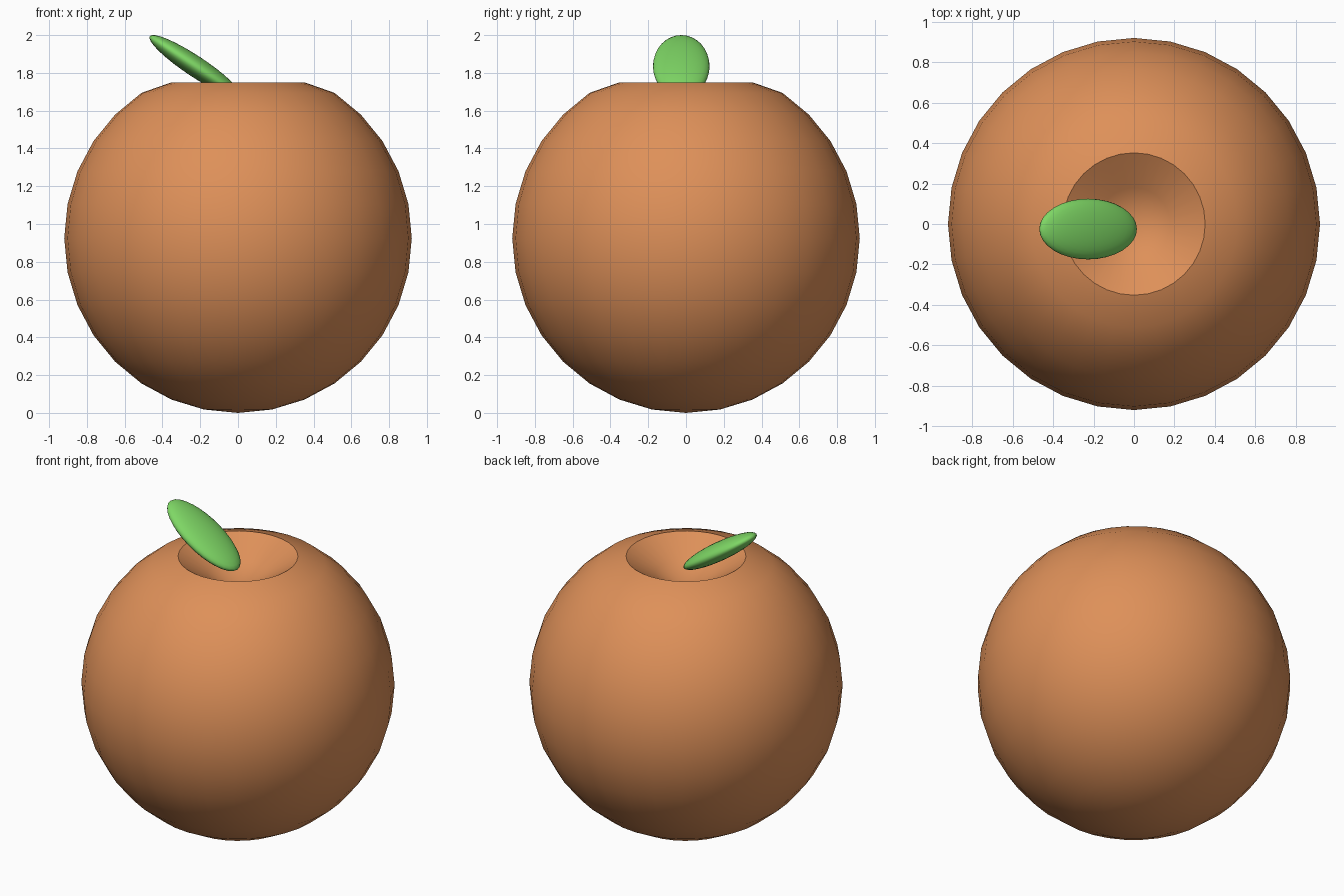
import bpy
import math

if "Cube" in bpy.data.objects:
    bpy.data.objects.remove(bpy.data.objects["Cube"])


def paint(obj, name, color):
    mat = bpy.data.materials.new(name)
    mat.diffuse_color = color
    mat.use_nodes = True
    mat.node_tree.nodes["Principled BSDF"].inputs["Base Color"].default_value = mat.diffuse_color
    obj.data.materials.append(mat)


def sphere(name, location, scale, rotation=(0, 0, 0)):
    bpy.ops.mesh.primitive_uv_sphere_add(segments=32, ring_count=16, radius=1,
                                         location=location, rotation=rotation)
    obj = bpy.context.object
    obj.name = name
    obj.scale = scale
    bpy.ops.object.transform_apply(location=True, rotation=True, scale=True)
    return obj


# Round fruit body
fruit = sphere("fruit_body", (0, 0, 0.925), (0.92, 0.92, 0.925))

# Dimple: push the top rings and the pole down into a bowl
for v in fruit.data.vertices:
    if v.co.z > 1.72:
        r = math.hypot(v.co.x, v.co.y)
        if r > 0.3:
            v.co.z = 1.75
        elif r > 0.1:
            v.co.z = 1.64
        else:
            v.co.z = 1.54
bpy.ops.object.shade_smooth_by_angle(angle=math.radians(40))
paint(fruit, "orange_skin", (0.73, 0.28, 0.10, 1))

# Flattened leaf rising out of the dimple towards the left
leaf = sphere("leaf", (-0.227, -0.025, 1.835), (0.288, 0.15, 0.055),
              (0, math.radians(33.5), 0))
bpy.ops.object.shade_smooth()
paint(leaf, "leaf_green", (0.21, 0.68, 0.13, 1))
